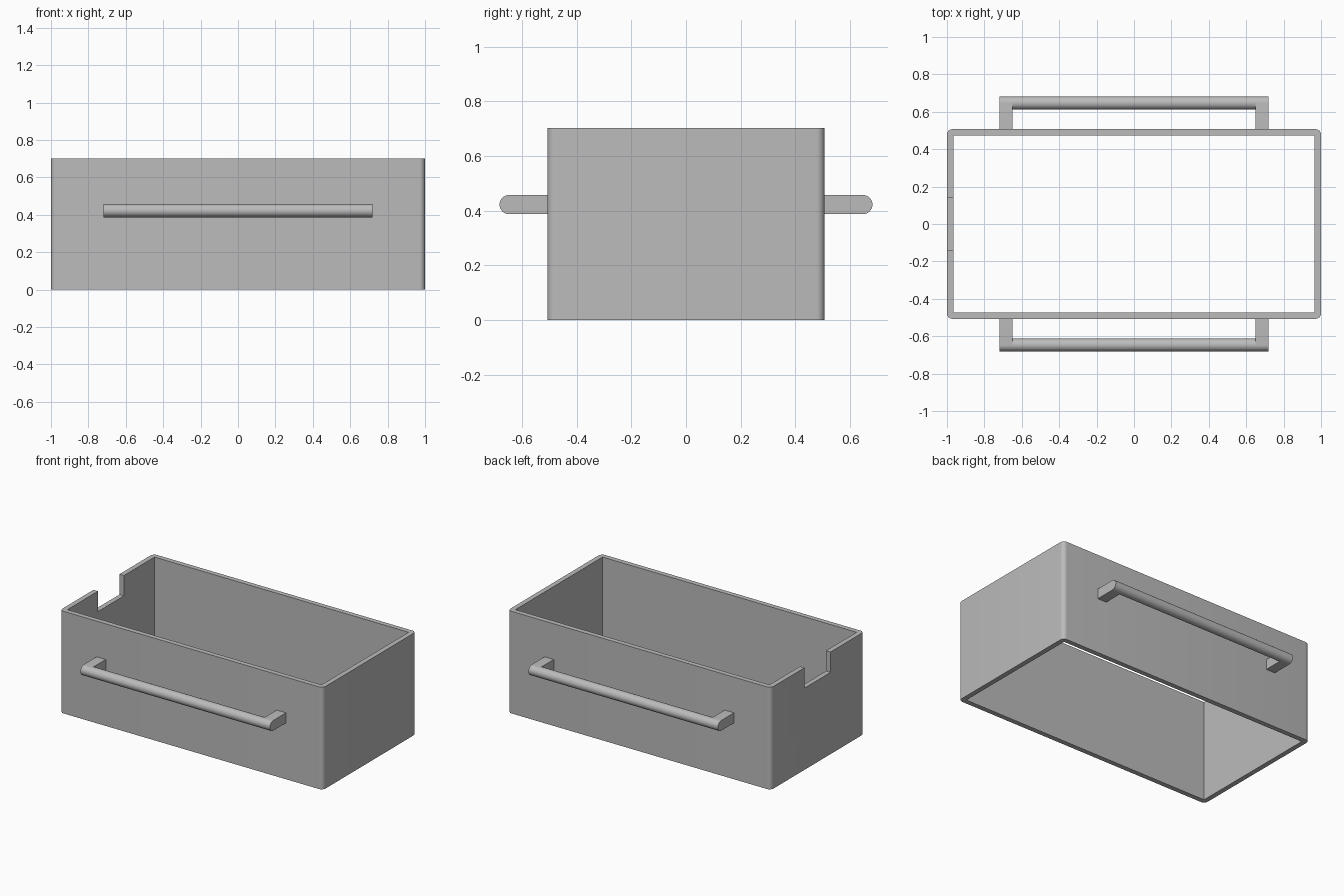
import bpy, bmesh, math
from mathutils import Vector

if "Cube" in bpy.data.objects:
    bpy.data.objects.remove(bpy.data.objects["Cube"], do_unlink=True)

HALF_X, HALF_Y, HEIGHT = 1.0, 0.507, 0.702
WALL, CORNER = 0.034, 0.03
NOTCH_HALF, NOTCH_DEPTH = 0.142, 0.14
BAR_R, BAR_Y, BAR_Z = 0.035, 0.647, 0.422
GRIP_X, LEG_X = 0.65, 0.72

grey = bpy.data.materials.new("plain_grey")
grey.use_nodes = True
colour = (0.5, 0.5, 0.5, 1)
grey.diffuse_color = colour
grey.node_tree.nodes["Principled BSDF"].inputs["Base Color"].default_value = colour


def prism(name, outline, sweep):
    """Extrude a closed outline along a vector into a solid."""
    bm = bmesh.new()
    face = bm.faces.new([bm.verts.new(p) for p in outline])
    top = bmesh.ops.extrude_face_region(bm, geom=[face], use_keep_orig=True)["geom"]
    bmesh.ops.translate(bm, vec=Vector(sweep),
                        verts=[v for v in top if isinstance(v, bmesh.types.BMVert)])
    bmesh.ops.recalc_face_normals(bm, faces=bm.faces)
    mesh = bpy.data.meshes.new(name)
    bm.to_mesh(mesh)
    bm.free()
    mesh.materials.append(grey)
    obj = bpy.data.objects.new(name, mesh)
    bpy.context.collection.objects.link(obj)
    return obj


def rectangle(x0, x1, y0, y1, z):
    return [(x0, y0, z), (x1, y0, z), (x1, y1, z), (x0, y1, z)]


def arc(start, end, steps):
    return [start + (end - start) * i / steps for i in range(steps + 1)]


def smooth(obj):
    bpy.ops.object.select_all(action="DESELECT")
    obj.select_set(True)
    bpy.context.view_layer.objects.active = obj
    bpy.ops.object.shade_smooth_by_angle(angle=math.radians(30))


def cut(obj, cutter):
    mod = obj.modifiers.new("cut", "BOOLEAN")
    mod.operation, mod.solver, mod.object = "DIFFERENCE", "EXACT", cutter
    bpy.context.view_layer.objects.active = obj
    bpy.ops.object.modifier_apply(modifier=mod.name)
    bpy.data.objects.remove(cutter, do_unlink=True)


# Open frame: rounded outer corners, square inner corners, no floor
outline = []
for quarter, (sx, sy) in enumerate([(1, 1), (-1, 1), (-1, -1), (1, -1)]):
    for a in arc(quarter * math.pi / 2, (quarter + 1) * math.pi / 2, 8):
        outline.append((sx * (HALF_X - CORNER) + CORNER * math.cos(a),
                        sy * (HALF_Y - CORNER) + CORNER * math.sin(a), 0))
frame = prism("box_frame", outline, (0, 0, HEIGHT))
ix, iy = HALF_X - WALL, HALF_Y - WALL
cut(frame, prism("cavity_cutter", rectangle(-ix, ix, -iy, iy, -0.1), (0, 0, 1)))

# Notch in the rim of the right end
notch = rectangle(-HALF_X - 0.1, -ix + 0.1, -NOTCH_HALF, NOTCH_HALF, HEIGHT - NOTCH_DEPTH)
cut(frame, prism("notch_cutter", notch, (0, 0, 0.3)))
smooth(frame)

# Bar handle on the front and the back
for side, label in ((-1, "front"), (1, "back")):
    def ring(x, angles):
        return [(x, side * (BAR_Y + BAR_R * math.cos(a)), BAR_Z + BAR_R * math.sin(a))
                for a in angles]

    grip = prism(label + "_handle_grip", ring(-GRIP_X, arc(0, 2 * math.pi, 32)[:-1]),
                 (2 * GRIP_X, 0, 0))
    smooth(grip)

    # Legs: square at the wall, rounded on the outer end
    for x, hand in ((GRIP_X, "left"), (-LEG_X, "right")):
        wall_y = side * (HALF_Y - 0.005)
        profile = ring(x, arc(-math.pi / 2, math.pi / 2, 16))
        profile += [(x, wall_y, BAR_Z + BAR_R), (x, wall_y, BAR_Z - BAR_R)]
        smooth(prism(f"{label}_handle_{hand}_leg", profile, (LEG_X - GRIP_X, 0, 0)))
